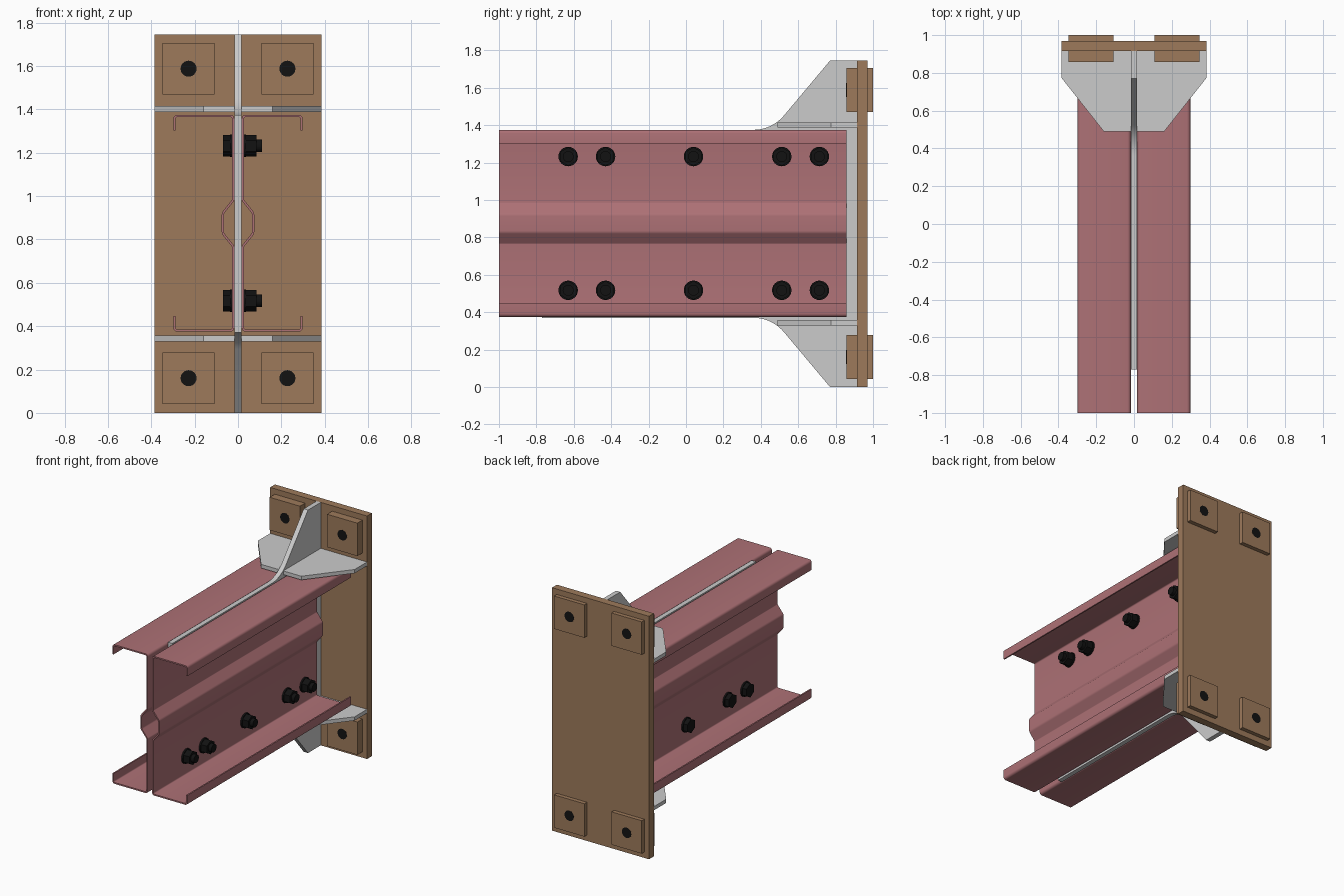
import bpy, bmesh, math
from mathutils import Vector, Matrix

if "Cube" in bpy.data.objects:
    bpy.data.objects.remove(bpy.data.objects["Cube"])


def material(name, rgb):
    m = bpy.data.materials.new(name)
    m.diffuse_color = (*rgb, 1)
    m.use_nodes = True
    m.node_tree.nodes["Principled BSDF"].inputs["Base Color"].default_value = m.diffuse_color
    return m


RED = material("red_steel", (0.42, 0.165, 0.18))
BROWN = material("brown_steel", (0.34, 0.195, 0.105))
BLACK = material("black_steel", (0.006, 0.006, 0.006))


def finish(bm, name, mat=None, smooth=False):
    bmesh.ops.recalc_face_normals(bm, faces=bm.faces[:])
    me = bpy.data.meshes.new(name)
    bm.to_mesh(me)
    bm.free()
    ob = bpy.data.objects.new(name, me)
    bpy.context.collection.objects.link(ob)
    if mat:
        me.materials.append(mat)
    if smooth:
        bpy.ops.object.select_all(action='DESELECT')
        ob.select_set(True)
        bpy.context.view_layer.objects.active = ob
        bpy.ops.object.shade_smooth_by_angle(angle=math.radians(30))
    return ob


def prism(name, pts, axis, lo, hi, mat=None, smooth=False):
    """Extrude a 2D outline along an axis (the other two axes stay in order)."""
    bm = bmesh.new()
    verts = []
    for p in pts:
        co = list(p)
        co.insert(axis, lo)
        verts.append(bm.verts.new(co))
    face = bm.faces.new(verts)
    ext = bmesh.ops.extrude_face_region(bm, geom=[face])
    step = Vector((0, 0, 0))
    step[axis] = hi - lo
    bmesh.ops.translate(bm, vec=step, verts=[v for v in ext["geom"] if isinstance(v, bmesh.types.BMVert)])
    return finish(bm, name, mat, smooth)


def box(name, x0, x1, y0, y1, z0, z1, mat=None):
    return prism(name, [(x0, z0), (x1, z0), (x1, z1), (x0, z1)], 1, y0, y1, mat)


def fillet(a, b, c, r, n=6):
    """Points of an arc rounding the corner b."""
    a, b, c = Vector(a), Vector(b), Vector(c)
    u, v = (a - b).normalized(), (c - b).normalized()
    half = u.angle(v) / 2
    centre = b + (u + v).normalized() * r / math.sin(half)
    p = b + u * r / math.tan(half) - centre
    q = b + v * r / math.tan(half) - centre
    total = p.angle_signed(q)
    return [centre + Matrix.Rotation(-total * i / n, 2) @ p for i in range(n + 1)]


def offset(path, d):
    """Shift an open path to its left by d with mitred corners."""
    out = []
    for i, p in enumerate(path):
        ns = []
        for j in (i - 1, i):
            if 0 <= j < len(path) - 1:
                e = (path[j + 1] - path[j]).normalized()
                ns.append(Vector((-e.y, e.x)))
        m = sum(ns, Vector((0, 0))).normalized()
        out.append(p + m * d / m.dot(ns[0]))
    return out


# Pair of cold-formed lipped channels with a stiffening rib in the web
raw = [(0.298, 1.303), (0.298, 1.375), (0.017, 1.375), (0.017, 0.98), (0.065, 0.92),
       (0.065, 0.83), (0.017, 0.77), (0.017, 0.375), (0.298, 0.375), (0.298, 0.447)]
path = [Vector(raw[0])]
for i in range(1, len(raw) - 1):
    path += fillet(raw[i - 1], raw[i], raw[i + 1], 0.018, 4)
path.append(Vector(raw[-1]))
section = path + offset(path, 0.01)[::-1]
for side, label in ((1, "right"), (-1, "left")):
    prism("channel_" + label, [(side * p.x, p.y) for p in section], 1, -1, 0.857, RED, True)

# Central gusset plate with flared haunches
MID = 0.8725
t = 0.77 - 0.37 / math.tan(math.radians(50))
upper = [(0.915, 1.745), (0.77, 1.745)]
upper += [tuple(p) for p in fillet((0.77, 1.745), (t, 1.375), (-0.77, 1.375), 0.214, 10)]
upper += [(-0.77, 1.375)]
prism("gusset_plate", upper + [(y, 2 * MID - z) for y, z in reversed(upper)], 0, -0.017, 0.017, None, True)

# Horizontal stiffener plates, split either side of the gusset
for label, z0, z1 in (("top", 1.388, 1.415), ("bottom", 0.33, 0.357)):
    for s, side in ((1, "right"), (-1, "left")):
        prism(f"stiffener_{label}_{side}",
              [(s * x, y) for x, y in ((0.017, 0.915), (0.385, 0.915), (0.385, 0.775), (0.16, 0.49), (0.017, 0.49))],
              2, z0, z1)

# End plate
box("end_plate", -0.385, 0.385, 0.915, 0.97, 0, 1.745, BROWN)


def ring(r, n):
    return [(math.cos(k * math.tau / n + math.pi / 2) * r, math.sin(k * math.tau / n + math.pi / 2) * r)
            for k in range(n)]


# Square washer plates and anchor rods at the four corners
for x in (-0.228, 0.228):
    for z in (0.16, 1.588):
        for label, y0, y1 in (("front", 0.857, 0.915), ("back", 0.97, 0.9995)):
            box("washer_plate_" + label, x - 0.12, x + 0.12, y0, y1, z - 0.118, z + 0.118, BROWN)
        prism("anchor_rod", [(x + a, z + b) for a, b in ring(0.037, 24)], 1, 0.8565, 1.0, BLACK, True)

# Hex bolts through the webs: head, washers, nut and shank
parts = (("bolt_head", 6, 0.05, -0.07, -0.038), ("bolt_washer", 24, 0.052, -0.038, -0.027),
         ("nut_washer", 24, 0.052, 0.027, 0.038), ("nut", 6, 0.05, 0.038, 0.085),
         ("bolt_shank", 24, 0.029, -0.04, 0.11))
for y in (-0.63, -0.43, 0.04, 0.512, 0.713):
    for z in (0.517, 1.232):
        for name, n, r, x0, x1 in parts:
            prism(name, [(y + a, z + b) for a, b in ring(r, n)], 0, x0, x1, BLACK, n > 6)
